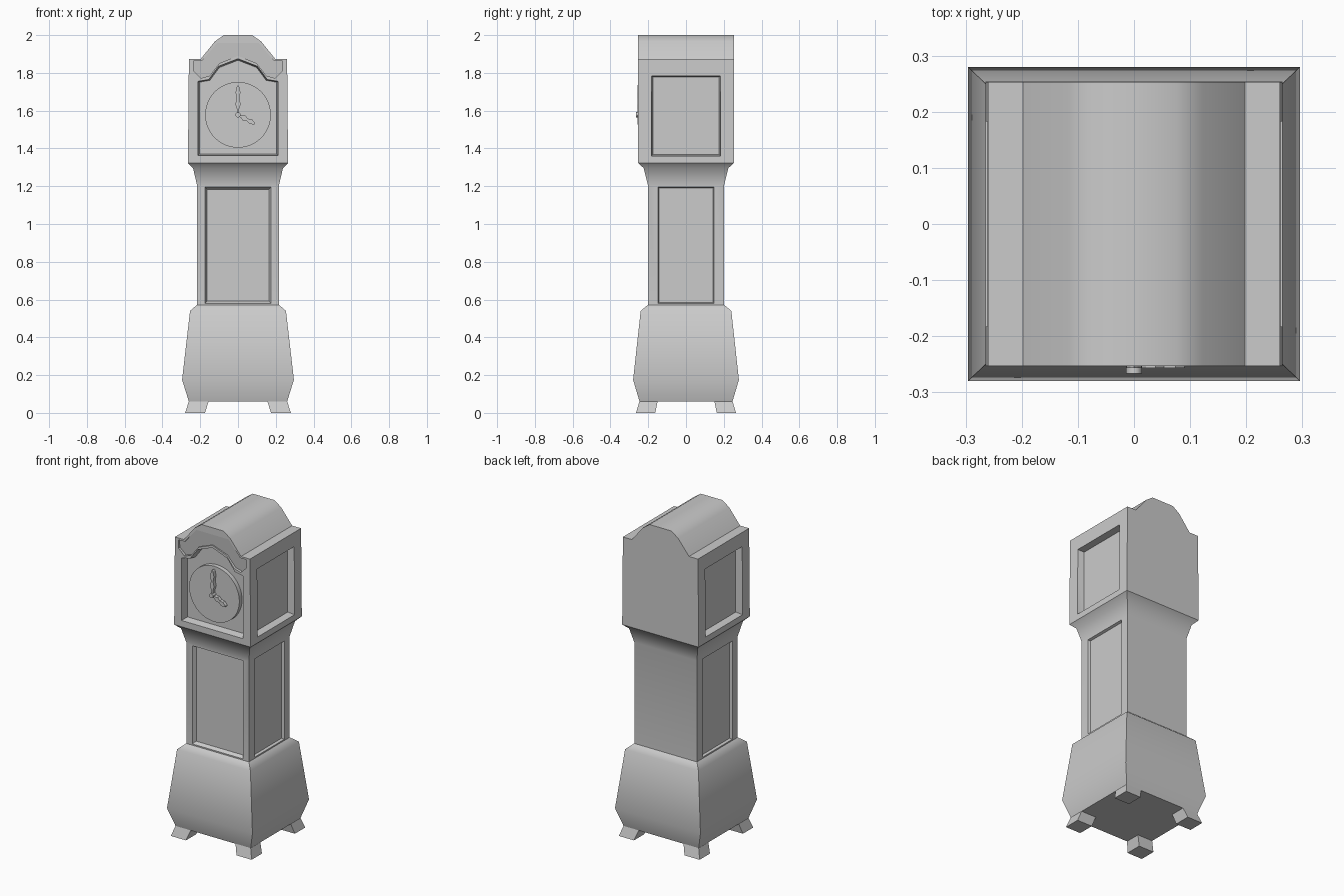
import bpy, bmesh, math
from mathutils import Vector

cube = bpy.data.objects.get("Cube")
if cube:
    bpy.data.objects.remove(cube)

grey = bpy.data.materials.new("plain grey")
grey.use_nodes = True
COLOUR = (0.6, 0.6, 0.6, 1)
grey.diffuse_color = COLOUR
grey.node_tree.nodes["Principled BSDF"].inputs["Base Color"].default_value = COLOUR


def loft(name, rings):
    """Join rings of equal point count into a closed solid."""
    bm = bmesh.new()
    rows = [[bm.verts.new(p) for p in ring] for ring in rings]
    n = len(rows[0])
    for a, b in zip(rows, rows[1:]):
        for i in range(n):
            j = (i + 1) % n
            bm.faces.new((a[i], a[j], b[j], b[i]))
    bm.faces.new(rows[0][::-1])
    bm.faces.new(rows[-1])
    bmesh.ops.recalc_face_normals(bm, faces=bm.faces)
    mesh = bpy.data.meshes.new(name)
    bm.to_mesh(mesh)
    bm.free()
    mesh.materials.append(grey)
    obj = bpy.data.objects.new(name, mesh)
    bpy.context.collection.objects.link(obj)
    return obj


def rect(w, d, z):
    return [(-w, -d, z), (w, -d, z), (w, d, z), (-w, d, z)]


def mirror(points):
    """Complete a half outline, listed from left to centre."""
    return points + [(-x, z) for x, z in reversed(points) if x]


def slab(name, outline, y0, y1):
    return loft(name, [[(x, y, z) for x, z in outline] for y in (y0, y1)])


def carve(target, outline, face, depth, turn=0, bevel=0.012):
    """Sink a panel with sloping sides into the face at the given distance."""
    xs, zs = zip(*outline)
    cx, cz = (min(xs) + max(xs)) / 2, (min(zs) + max(zs)) / 2
    sx = 1 - 2 * bevel / (max(xs) - min(xs))
    sz = 1 - 2 * bevel / (max(zs) - min(zs))
    inner = [(cx + (x - cx) * sx, cz + (z - cz) * sz) for x, z in outline]
    rings = [[(x, -y, z) for x, z in line] for y, line in
             ((face + 0.05, outline), (face, outline), (face - depth, inner))]
    cut(target, loft("panel_cutter", rings), turn)


def cut(target, cutter, turn=0):
    cutter.rotation_euler.z = turn
    cutter.hide_render = True
    mod = target.modifiers.new("panel", "BOOLEAN")
    mod.operation = "DIFFERENCE"
    mod.solver = "EXACT"
    mod.object = cutter
    bpy.context.view_layer.objects.active = target
    bpy.ops.object.select_all(action="DESELECT")
    target.select_set(True)
    bpy.ops.object.modifier_apply(modifier=mod.name)
    bpy.data.objects.remove(cutter)


def smooth(obj, degrees):
    bpy.ops.object.select_all(action="DESELECT")
    obj.select_set(True)
    bpy.context.view_layer.objects.active = obj
    bpy.ops.object.shade_smooth_by_angle(angle=math.radians(degrees))


def box(w, low, high):
    return [(-w, low), (w, low), (w, high), (-w, high)]


# Flared base, narrow trunk and the cove under the hood
case = loft("case", [rect(*r) for r in (
    (0.26, 0.246, 0.06), (0.296, 0.28, 0.175), (0.254, 0.24, 0.54),
    (0.217, 0.202, 0.572), (0.217, 0.202, 1.206),
    (0.238, 0.224, 1.296), (0.265, 0.254, 1.323))])
carve(case, box(0.175, 0.58, 1.195), 0.202, 0.022)
for side in (-1, 1):
    carve(case, box(0.148, 0.58, 1.195), 0.217, 0.015, side * math.pi / 2, 0.005)
smooth(case, 48)

# Hood with arched top
hood = slab("hood", mirror([(-0.265, 1.323), (-0.26, 1.873), (-0.198, 1.873),
                            (-0.122, 1.967), (-0.075, 2.0)]), -0.253, 0.253)
door = mirror([(-0.213, 1.362), (-0.213, 1.755), (-0.155, 1.765),
               (-0.103, 1.835), (0, 1.875)])
# Sloping pediment panel that fades out towards the top
pediment = mirror([(-0.195, 1.772), (-0.235, 1.81), (-0.235, 1.862),
                   (-0.192, 1.862), (-0.112, 1.957)])
pediment += [(0.15, 1.785), (0.098, 1.852), (0, 1.89), (-0.098, 1.852), (-0.15, 1.785)]
front = [(x, -0.3, z) for x, z in pediment]
back = [(x, -0.253 + 0.09 * (1.965 - z), z) for x, z in pediment]
cut(hood, loft("pediment_cutter", [front, back]))
carve(hood, door, 0.253, 0.045, 0, 0.008)
for side in (-1, 1):
    carve(hood, box(0.183, 1.36, 1.785), 0.262, 0.04, side * math.pi / 2, 0.008)
smooth(hood, 42)

# Clock face, hub and hands
CENTRE = 1.578


def disc(name, radius, y0, y1, sides):
    ring = [(radius * math.cos(i * math.tau / sides),
             CENTRE + radius * math.sin(i * math.tau / sides)) for i in range(sides)]
    smooth(slab(name, ring, y0, y1), 40)


disc("dial", 0.174, -0.235, -0.2, 48)
disc("hub", 0.014, -0.266, -0.235, 12)


def hand(name, length, angle):
    half = [(0.007, 0), (0.006, 0.2), (0.014, 0.35), (0.007, 0.55),
            (0.013, 0.75), (0.006, 0.95)]
    shape = [(-w, t) for w, t in half] + [(0, 1)] + [(w, t) for w, t in reversed(half)]
    c, s = math.cos(angle), math.sin(angle)
    outline = [(x * c + t * length * s, CENTRE - x * s + t * length * c) for x, t in shape]
    slab(name, outline, -0.257, -0.234)


hand("minute_hand", 0.158, 0)
hand("hour_hand", 0.103, math.radians(118))

# Splayed feet at the corners
for sx, front_name in ((-1, "right"), (1, "left")):
    for sy, end in ((-1, "front"), (1, "back")):
        rings = [[(sx * x, sy * y, z) for x, y in ((a, c), (b, c), (b, d), (a, d))]
                 for a, b, c, d, z in ((0.175, 0.28, 0.163, 0.265, 0),
                                       (0.155, 0.26, 0.15, 0.246, 0.062))]
        loft(f"{end}_{front_name}_foot", rings)
